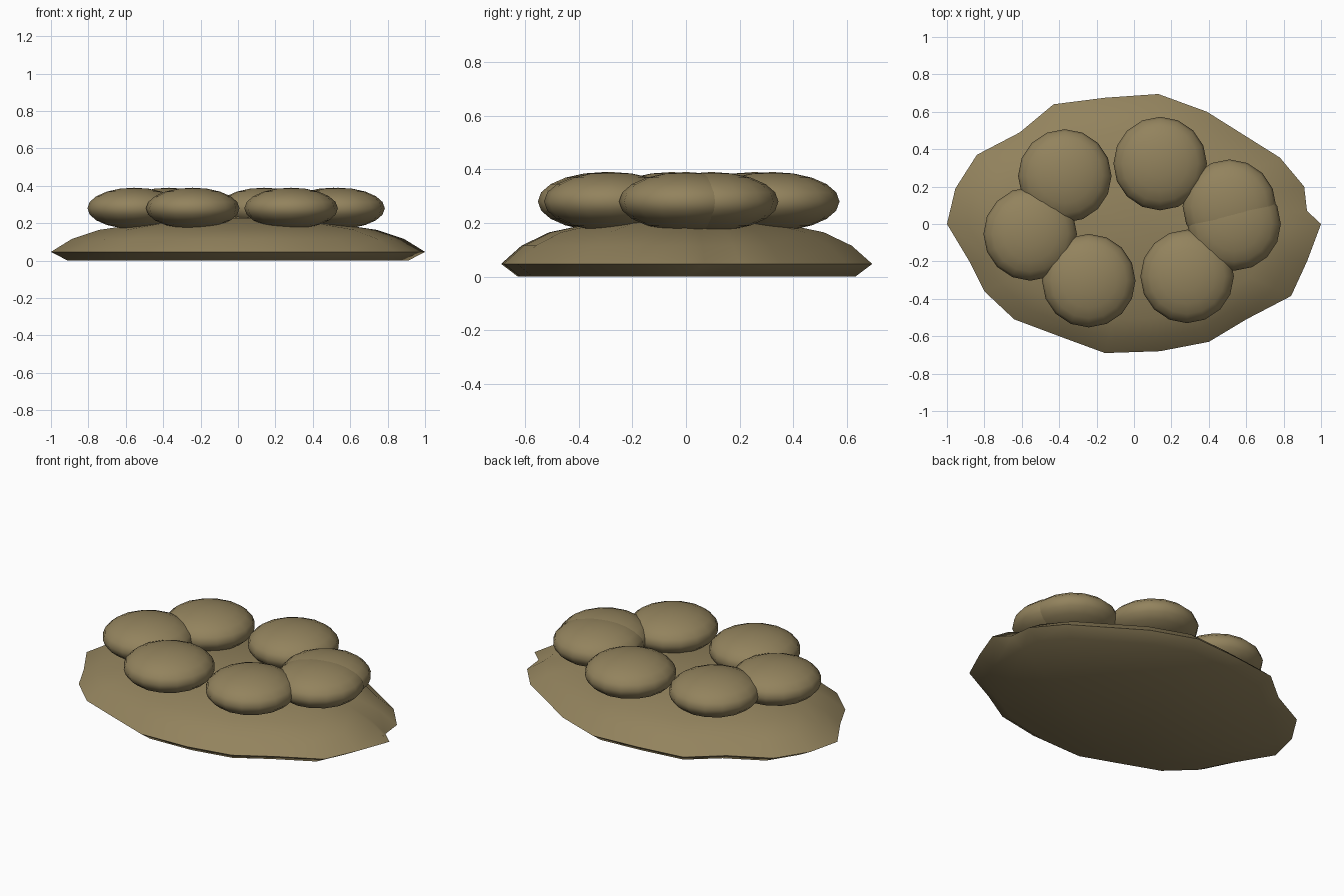
import bpy, bmesh, math

if "Cube" in bpy.data.objects:
    bpy.data.objects.remove(bpy.data.objects["Cube"])

mat = bpy.data.materials.new("olive tan")
mat.diffuse_color = (0.29, 0.226, 0.11, 1)
mat.use_nodes = True
mat.node_tree.nodes["Principled BSDF"].inputs["Base Color"].default_value = mat.diffuse_color


def finish(bm, name, angle):
    bmesh.ops.recalc_face_normals(bm, faces=bm.faces)
    me = bpy.data.meshes.new(name)
    bm.to_mesh(me)
    bm.free()
    me.materials.append(mat)
    ob = bpy.data.objects.new(name, me)
    bpy.context.collection.objects.link(ob)
    bpy.ops.object.select_all(action='DESELECT')
    ob.select_set(True)
    bpy.context.view_layer.objects.active = ob
    bpy.ops.object.shade_smooth_by_angle(angle=math.radians(angle))
    return ob


# Nest mound: irregular outline lofted through a flat-bottomed dome profile
outline = [(1, 0), (.925, .07), (.91, .2), (.78, .355), (.39, .6), (.13, .695),
           (-.155, .675), (-.43, .64), (-.61, .49), (-.84, .37), (-.955, .19),
           (-1, 0), (-.88, -.2), (-.8, -.36), (-.64, -.51), (-.4, -.6),
           (-.155, -.69), (.14, -.68), (.4, -.63), (.6, -.51), (.84, -.385),
           (.925, -.2)]
profile = [(.91, 0), (1, .047), (.89, .115), (.74, .165), (.5, .2), (.25, .225)]
bm = bmesh.new()
rings = [[bm.verts.new((x * s, y * s, z)) for x, y in outline] for s, z in profile]
n = len(outline)
for a, b in zip(rings, rings[1:]):
    for i in range(n):
        j = (i + 1) % n
        bm.faces.new((a[i], a[j], b[j], b[i]))
bm.faces.new(rings[0])
peak = bm.verts.new((0, 0, .235))
for i in range(n):
    bm.faces.new((rings[-1][i], rings[-1][(i + 1) % n], peak))
finish(bm, "nest_mound", 50)

# Flattened eggs in an oval ring; two of them nearly coincide on the right
eggs = [(.535, 0), (.51, .095), (.14, .323), (-.37, .257),
        (-.555, -.053), (-.242, -.303), (.284, -.28)]
for k, (x, y) in enumerate(eggs):
    bm = bmesh.new()
    bmesh.ops.create_uvsphere(bm, u_segments=16, v_segments=10, radius=1)
    for v in bm.verts:
        v.co = (x + v.co.x * .25, y + v.co.y * .25, .28 + v.co.z * .11)
    finish(bm, f"egg_{k + 1}", 60)
